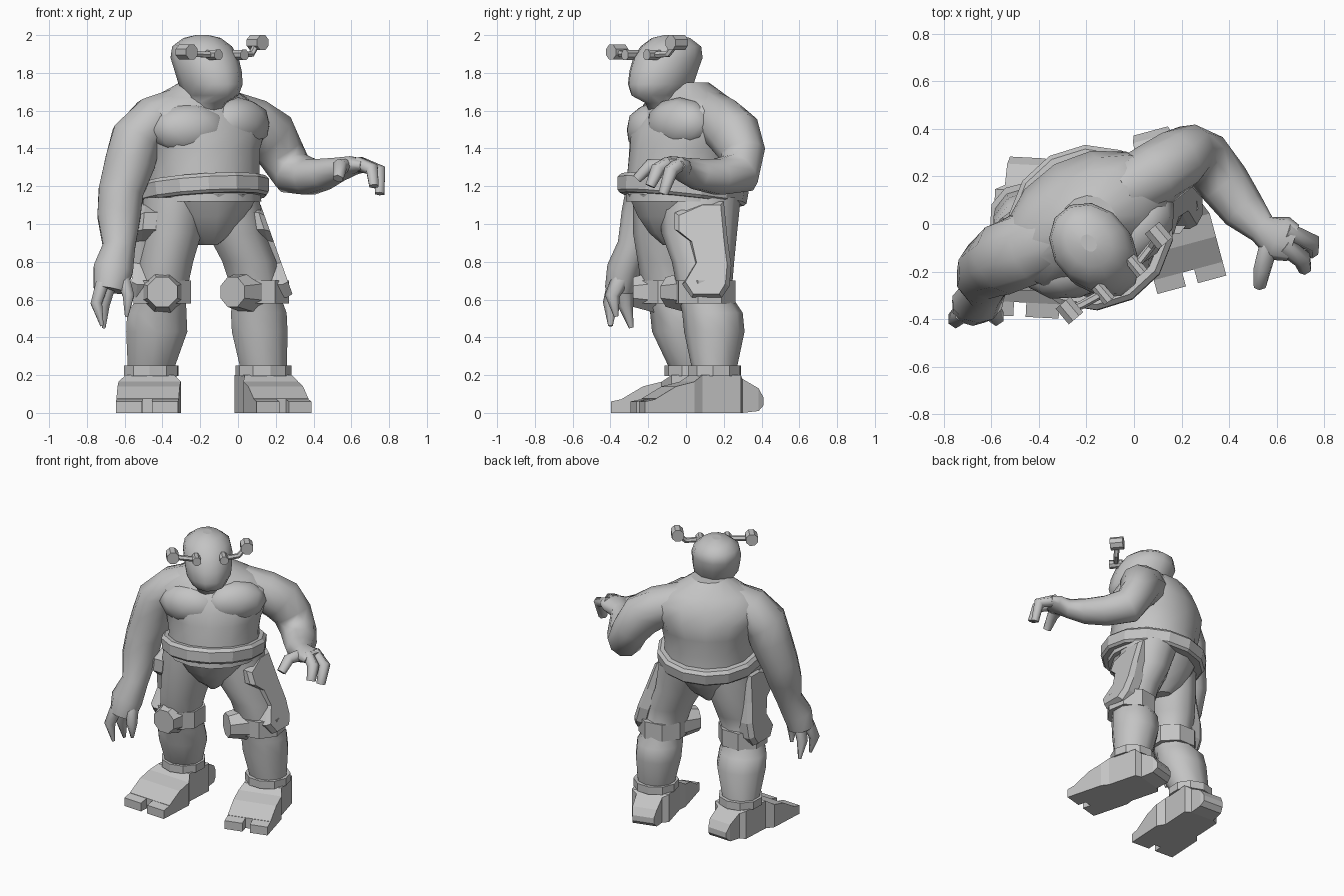
import bpy
import bmesh
import math
from mathutils import Vector, Matrix

old = bpy.data.objects.get("Cube")
if old:
    bpy.data.objects.remove(old, do_unlink=True)

grey = bpy.data.materials.new("plain grey")
grey.use_nodes = True
grey.diffuse_color = (.55, .55, .55, 1)
grey.node_tree.nodes["Principled BSDF"].inputs["Base Color"].default_value = grey.diffuse_color

UP = Vector((0, 0, 1))


def facing(angle, centre):
    """Frame with its own x to the side, y to the back and z up."""
    return Matrix.Translation(centre) @ Matrix.Rotation(math.radians(angle), 4, 'Z')


def finish(name, bm, smooth):
    bmesh.ops.recalc_face_normals(bm, faces=bm.faces[:])
    for face in bm.faces:
        face.smooth = smooth and len(face.verts) <= 4
    mesh = bpy.data.meshes.new(name)
    bm.to_mesh(mesh)
    bm.free()
    mesh.materials.append(grey)
    part = bpy.data.objects.new(name, mesh)
    bpy.context.collection.objects.link(part)


def bridge(name, rings, smooth, frame):
    """Skin a list of equal rings of points and cap both ends."""
    bm = bmesh.new()
    loops = [[bm.verts.new(frame @ p) for p in ring] for ring in rings]
    count = len(loops[0])
    for low, high in zip(loops, loops[1:]):
        for i in range(count):
            j = (i + 1) % count
            bm.faces.new((low[i], low[j], high[j], high[i]))
    bm.faces.new(loops[0][::-1])
    bm.faces.new(loops[-1])
    finish(name, bm, smooth)


def loft(name, rows, sides=10, ref=(0, 1, 0), level=False, smooth=True, frame=Matrix()):
    """Rows hold a centre and two radii; rings lie level or across the path."""
    centres = [Vector(row[:3]) for row in rows]
    rings = []
    for k, row in enumerate(rows):
        ahead = centres[min(k + 1, len(rows) - 1)]
        behind = centres[max(k - 1, 0)]
        along = UP if level else (ahead - behind).normalized()
        u = Vector(ref).cross(along).normalized()
        v = along.cross(u)
        ring = []
        for i in range(sides):
            t = math.tau * (i + .5) / sides
            ring.append(centres[k] + u * row[3] * math.cos(t) + v * row[4] * math.sin(t))
        rings.append(ring)
    bridge(name, rings, smooth, frame)


def prism(name, start, end, r1, r2, sides, frame):
    rows = [(*start, r1, r1), (*end, r2, r2)]
    loft(name, rows, sides, ref=UP, smooth=False, frame=frame)


def wedge(name, sections, frame, shift=0):
    """Sections hold y, half width, bottom and top."""
    rings = []
    for y, half, low, high in sections:
        corners = ((-half, low), (half, low), (half, high), (-half, high))
        rings.append([Vector((shift + x, y, z)) for x, z in corners])
    bridge(name, rings, False, frame)


def blob(name, place, size):
    bm = bmesh.new()
    bmesh.ops.create_icosphere(bm, subdivisions=2, radius=1)
    bmesh.ops.transform(bm, matrix=place @ Matrix.Diagonal((*size, 1)), verts=bm.verts[:])
    finish(name, bm, True)


# Torso, chest and belt, turned towards the left
body = facing(30, (-.19, 0, 0))
loft("torso", [
    (0, -.02, 1.12, .31, .3), (0, -.02, 1.28, .3, .29), (0, 0, 1.4, .32, .29),
    (0, .01, 1.5, .37, .28), (0, .02, 1.6, .38, .23), (0, .03, 1.67, .27, .18),
    (0, 0, 1.75, .12, .12),
], 14, level=True, frame=body)
loft("pelvis", [
    (0, -.02, .89, .05, .12), (0, -.02, .95, .13, .19), (0, -.02, 1.04, .22, .25),
    (0, -.02, 1.16, .3, .3),
], 12, level=True, frame=body)
for side, label in ((-1, "right"), (1, "left")):
    lean = facing(side * 17, (side * .15, -.125, 1.515 + side * .015))
    blob(label + "_chest_muscle", body @ lean, (.21, .13, .14))
waist = body @ Matrix.Translation((0, -.02, 1.185)) @ Matrix.Rotation(-.12, 4, 'X')
loft("belt", [
    (0, 0, -.055, .33, .33), (0, 0, -.04, .345, .345),
    (0, 0, .03, .35, .35), (0, 0, .05, .33, .33),
], 14, smooth=False, frame=waist)

# Head with a heavy muzzle
head = facing(40, (-.19, -.08, 0))
loft("head", [
    (0, .01, 1.56, .11, .11), (0, -.03, 1.64, .09, .13), (0, -.09, 1.68, .115, .16),
    (0, -.07, 1.74, .15, .195), (0, -.05, 1.81, .16, .2), (0, -.02, 1.88, .165, .2),
    (0, 0, 1.94, .15, .17), (0, 0, 1.985, .09, .11), (0, 0, 2, .03, .04),
], 12, level=True, frame=head)

# Eyepieces on a stalk that ends in a lamp on each side
for side, label in ((-1, "right"), (1, "left")):
    eye = Vector((side * .09, -.2, 1.895))
    tip = Vector((side * .245, -.165, 1.935 + side * .025))
    bend = Vector((side * .19, -.18, 1.9))
    reach = Vector((0, .043, 0))
    prism(label + "_eyepiece", eye - reach, eye + reach, .03, .028, 8, head)
    prism(label + "_lamp", tip - reach, tip + reach, .043, .043, 8, head)
    loft(label + "_stalk", [(*p, .018, .018) for p in (eye, bend, tip)], 6,
         smooth=False, frame=head)

# Right arm hanging down
loft("right_arm", [
    (-.3, -.04, 1.61, .12, .13), (-.45, -.1, 1.55, .13, .16), (-.54, -.14, 1.45, .14, .16),
    (-.57, -.16, 1.33, .14, .145), (-.62, -.19, 1.17, .125, .13), (-.63, -.23, 1.04, .12, .115),
    (-.63, -.28, .88, .09, .085), (-.66, -.33, .76, .11, .09), (-.68, -.35, .65, .09, .08),
])
for label, base, knuckle, tip in (
        ("outer", (-.72, -.37, .68), (-.75, -.4, .58), (-.72, -.4, .46)),
        ("middle", (-.68, -.33, .68), (-.71, -.32, .57), (-.71, -.29, .45)),
        ("thumb", (-.61, -.34, .72), (-.58, -.39, .62), (-.59, -.37, .51))):
    loft("right_finger_" + label, [(*base, .04, .05), (*knuckle, .035, .04),
                                   (*tip, .01, .012)], 6)

# Left arm bent and held out
loft("left_arm", [
    (-.06, .12, 1.58, .13, .13), (.08, .2, 1.53, .14, .14), (.17, .26, 1.47, .135, .15),
    (.23, .3, 1.37, .115, .13), (.29, .28, 1.27, .12, .12), (.38, .17, 1.25, .1, .11),
    (.46, .06, 1.265, .085, .095), (.54, -.02, 1.29, .065, .065), (.61, -.06, 1.31, .05, .1),
    (.67, -.08, 1.31, .035, .08),
], ref=(.8, .6, 0))
for label, base, knuckle, tip in (
        ("outer", (.64, -.03, 1.32), (.75, -.08, 1.28), (.75, -.12, 1.16)),
        ("middle", (.63, -.09, 1.32), (.71, -.15, 1.29), (.72, -.19, 1.2)),
        ("thumb", (.57, -.08, 1.31), (.54, -.19, 1.31), (.53, -.26, 1.24))):
    loft("left_finger_" + label, [(*base, .04, .04), (*knuckle, .037, .04),
                                  (*tip, .025, .03)], 6, ref=(.8, .6, 0))

# Legs, from hip to ankle
loft("right_leg", [
    (-.33, -.06, 1.14, .18, .22), (-.35, -.07, .95, .165, .21), (-.38, -.08, .8, .15, .175),
    (-.4, -.1, .62, .13, .13), (-.43, -.04, .53, .165, .15), (-.43, -.02, .43, .17, .16),
    (-.46, .03, .24, .13, .12),
], level=True)
loft("left_leg", [
    (-.06, .07, 1.14, .18, .22), (-.01, .07, .95, .16, .2), (.06, .09, .8, .15, .165),
    (.1, .1, .62, .13, .14), (.11, .14, .53, .155, .16), (.115, .15, .43, .155, .16),
    (.135, .15, .24, .13, .12),
], level=True)

# One outer plate per leg: y from the knee and height, running down the thigh
GUARD = [(0, 1.12), (.11, 1.12), (.13, .92), (.15, .78), (.14, .67), (.1, .61),
         (-.06, .61), (-.11, .68), (-.04, .79), (-.07, .91), (-.15, .97), (-.15, 1.06)]

# Knee and thigh guards, ankle cuffs and feet
for label, side, knee, top, slope, ankle, pad_turn, pad_reach, toe_turn, width in (
        ("right", -1, (-.4, -.1, .64), .52, .1, (-.46, .03, 0), 0, .18, -3, .165),
        ("left", 1, (.1, .09, .64), .12, .33, (.135, .15, 0), -36, .22, 15, .15)):
    pad = facing(pad_turn, knee)
    loft(label + "_knee_band", [(0, .015, -.06, .165, .165), (0, .015, .06, .165, .165)], 8,
         level=True, smooth=False, frame=pad)
    prism(label + "_knee_pad", (0, -pad_reach, 0), (0, -.06, 0), .085, .12, 8, pad)
    rings = []
    for inset, grow in ((.1, 1), (.03, 1), (0, .85)):
        rings.append([Vector((side * (top + slope * (1.12 - z) - inset), knee[1] + y * grow,
                              .87 + (z - .87) * (grow + 1) / 2)) for y, z in GUARD])
    bridge(label + "_thigh_guard", rings, False, Matrix())

    foot = facing(toe_turn, ankle)
    loft(label + "_ankle_cuff", [(0, 0, .195, .15, .145), (0, 0, .25, .15, .145)], 10,
         level=True, smooth=False, frame=foot)
    wedge(label + "_foot", [
        (.25, .075, .04, .08), (.22, .085, .01, .13), (.13, .09, 0, .18), (.11, .13, 0, .2),
        (-.1, .13, 0, .2), (-.15, width, 0, .165), (-.25, width, 0, .14),
        (-.36, width, 0, .075),
    ], foot)
    for toe in (-1, 1):
        wedge(label + ("_outer" if toe == side else "_inner") + "_toe",
              [(-.35, width / 2 - .013, 0, .075), (-.42, width / 2 - .013, 0, .06)],
              foot, toe * (width / 2 + .013))
